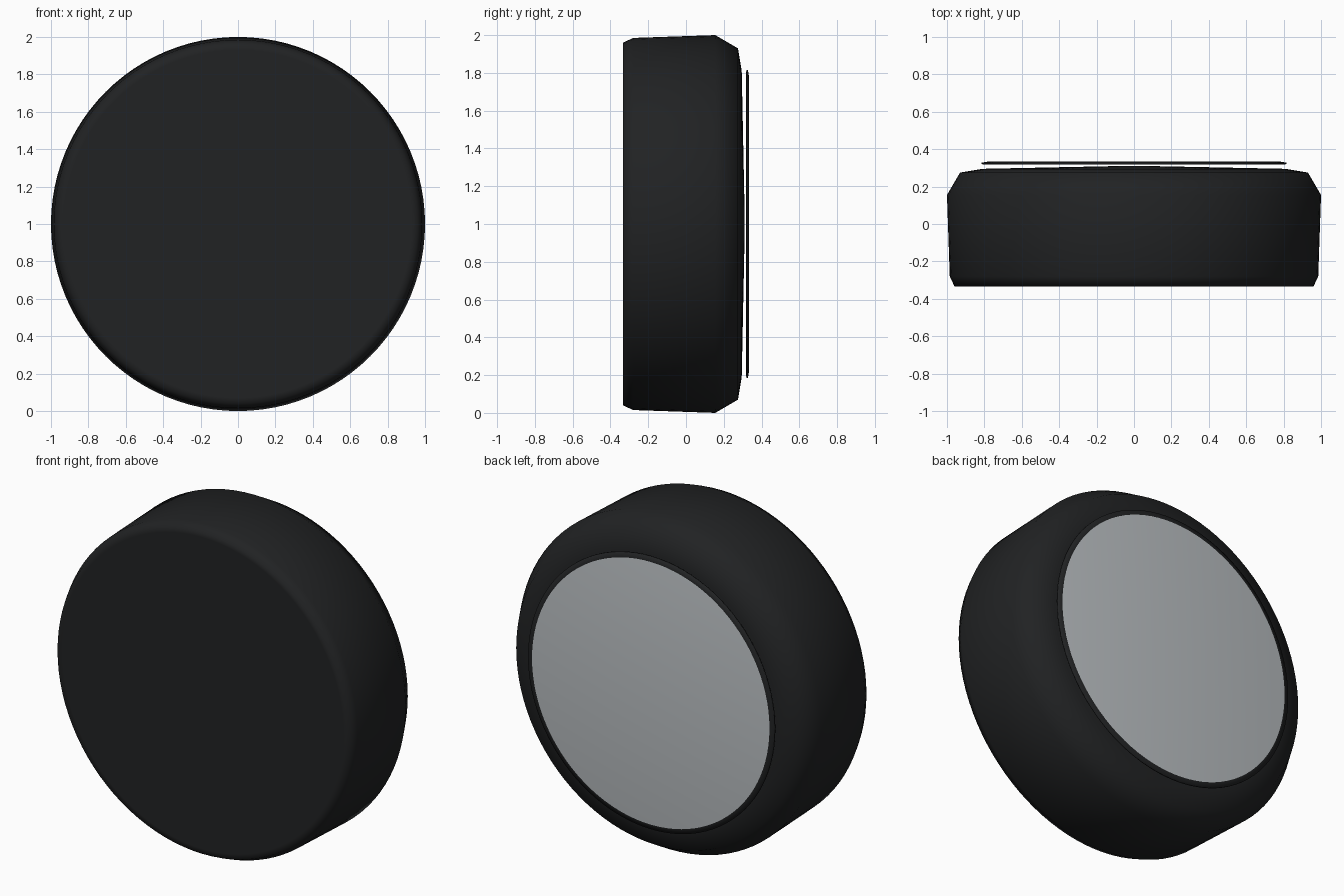
import bpy, bmesh, math

if "Cube" in bpy.data.objects:
    bpy.data.objects.remove(bpy.data.objects["Cube"])

SEG = 96


def material(name, rgb):
    m = bpy.data.materials.new(name)
    m.diffuse_color = (*rgb, 1)
    m.use_nodes = True
    m.node_tree.nodes["Principled BSDF"].inputs["Base Color"].default_value = m.diffuse_color
    return m


black = material("black_plastic", (0.015, 0.016, 0.017))
grey = material("grey_glass", (0.5, 0.53, 0.55))


def lathe(name, profile, mats, cap_mat=0):
    """Revolve (radius, y) points about the y axis at z = 1, front to back, with capped ends."""
    bm = bmesh.new()
    rings = []
    for r, y in profile:
        rings.append([bm.verts.new((r * math.cos(2 * math.pi * i / SEG), y,
                                    1 + r * math.sin(2 * math.pi * i / SEG)))
                      for i in range(SEG)])
    for a, b in zip(rings, rings[1:]):
        for i in range(SEG):
            j = (i + 1) % SEG
            bm.faces.new((a[i], a[j], b[j], b[i]))
    bm.faces.new(rings[0])
    back = bm.faces.new(rings[-1])
    back.material_index = cap_mat
    bmesh.ops.recalc_face_normals(bm, faces=bm.faces)
    for f in bm.faces:
        f.smooth = True
    me = bpy.data.meshes.new(name)
    bm.to_mesh(me)
    bm.free()
    for m in mats:
        me.materials.append(m)
    ob = bpy.data.objects.new(name, me)
    bpy.context.collection.objects.link(ob)
    return ob


# Round housing with bevelled front rim, rounded shoulder and slightly domed back
lathe("housing", [(0.93, -0.333), (0.96, -0.333), (0.985, -0.28), (1.0, 0.155),
                  (0.93, 0.275), (0.81, 0.295), (0.08, 0.31)], [black])

# Thin glass disc with dark edge, floating just behind the housing
lathe("glass_disc", [(0.79, 0.317), (0.815, 0.32), (0.815, 0.328), (0.785, 0.333)],
      [black, grey], cap_mat=1)
